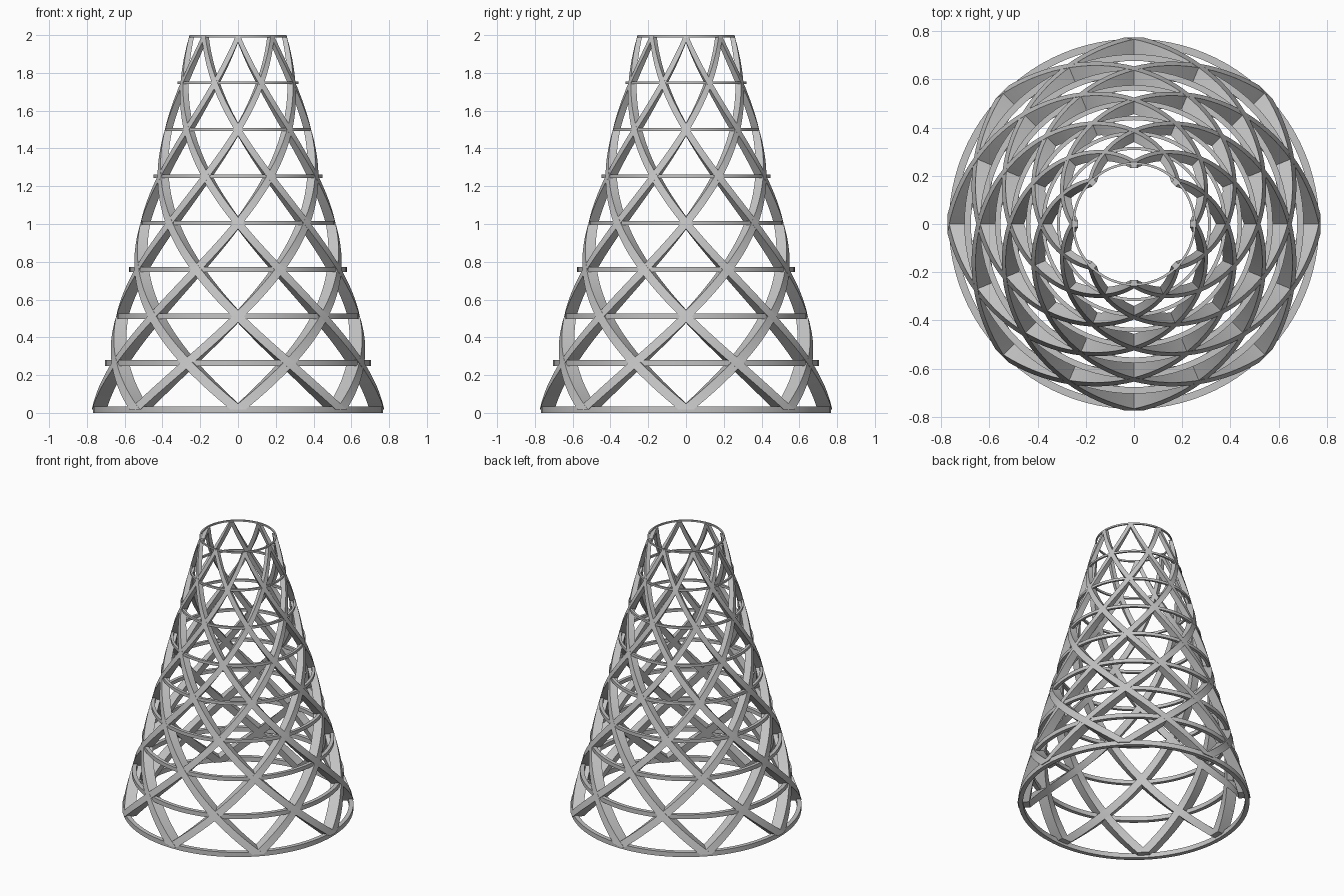
import bpy
import bmesh
import math

if "Cube" in bpy.data.objects:
    bpy.data.objects.remove(bpy.data.objects["Cube"], do_unlink=True)

grey = bpy.data.materials.new("light_grey")
grey.use_nodes = True
colour = (0.55, 0.55, 0.55, 1)
grey.diffuse_color = colour
grey.node_tree.nodes["Principled BSDF"].inputs["Base Color"].default_value = colour

LEVELS = 8            # storeys between hoops
STRANDS = 8           # strands in each winding direction
STEPS = 64            # slices along a strand
SIDES = 96            # slices around a hoop
HEIGHT = 2.0
HOOP_H = 0.034        # base hoop height
STRAND_R = 0.735      # base radius of the strand centre line
STRAND_HALF = 0.039   # half the base strand width
HOOP_R = 0.768        # base outer radius of the hoop
HOOP_T = 0.03         # base hoop thickness


def taper(t):
    return 1 - t * 2 / 3


def sweep(name, sections, closed=False):
    """Skin a list of four-cornered sections into a bar."""
    bm = bmesh.new()
    loops = [[bm.verts.new(p) for p in s] for s in sections]
    pairs = list(zip(loops, loops[1:]))
    if closed:
        pairs.append((loops[-1], loops[0]))
    else:
        bm.faces.new(loops[0])
        bm.faces.new(loops[-1])
    for a, b in pairs:
        for i in range(4):
            j = (i + 1) % 4
            bm.faces.new((a[i], a[j], b[j], b[i]))
    bmesh.ops.recalc_face_normals(bm, faces=bm.faces)
    mesh = bpy.data.meshes.new(name)
    bm.to_mesh(mesh)
    bm.free()
    mesh.materials.append(grey)
    obj = bpy.data.objects.new(name, mesh)
    bpy.context.collection.objects.link(obj)
    bpy.ops.object.select_all(action="DESELECT")
    obj.select_set(True)
    bpy.context.view_layer.objects.active = obj
    bpy.ops.object.shade_smooth_by_angle(angle=math.radians(30))
    return obj


def strand_section(t, start, turn):
    """Horizontal square that shrinks and turns as it climbs."""
    s = taper(t)
    a = start + turn * math.pi * t
    z0 = HOOP_H / 2
    z1 = HEIGHT - HOOP_H * taper(1) / 2
    z = z0 + (z1 - z0) * t
    h = STRAND_HALF
    corners = ((-h, -h), (h, -h), (h, h), (-h, h))
    return [(s * ((STRAND_R + u) * math.cos(a) - v * math.sin(a)),
             s * ((STRAND_R + u) * math.sin(a) + v * math.cos(a)), z)
            for u, v in corners]


# Spiral strands, winding both ways
for turn, side in ((1, "left"), (-1, "right")):
    for k in range(STRANDS):
        start = math.tau * k / STRANDS
        sweep(f"{side}_strand_{k + 1}",
              [strand_section(i / STEPS, start, turn) for i in range(STEPS + 1)])

# Horizontal hoops, one at each crossing level
for k in range(LEVELS + 1):
    t = k / LEVELS
    s = taper(t)
    low = (HEIGHT - HOOP_H * taper(1)) * t
    high = low + HOOP_H * s
    outer, inner = HOOP_R * s, (HOOP_R - HOOP_T) * s
    profile = ((inner, low), (outer, low), (outer, high), (inner, high))
    sections = []
    for i in range(SIDES):
        a = math.tau * i / SIDES
        sections.append([(r * math.cos(a), r * math.sin(a), z) for r, z in profile])
    sweep(f"hoop_{k + 1}", sections, closed=True)
